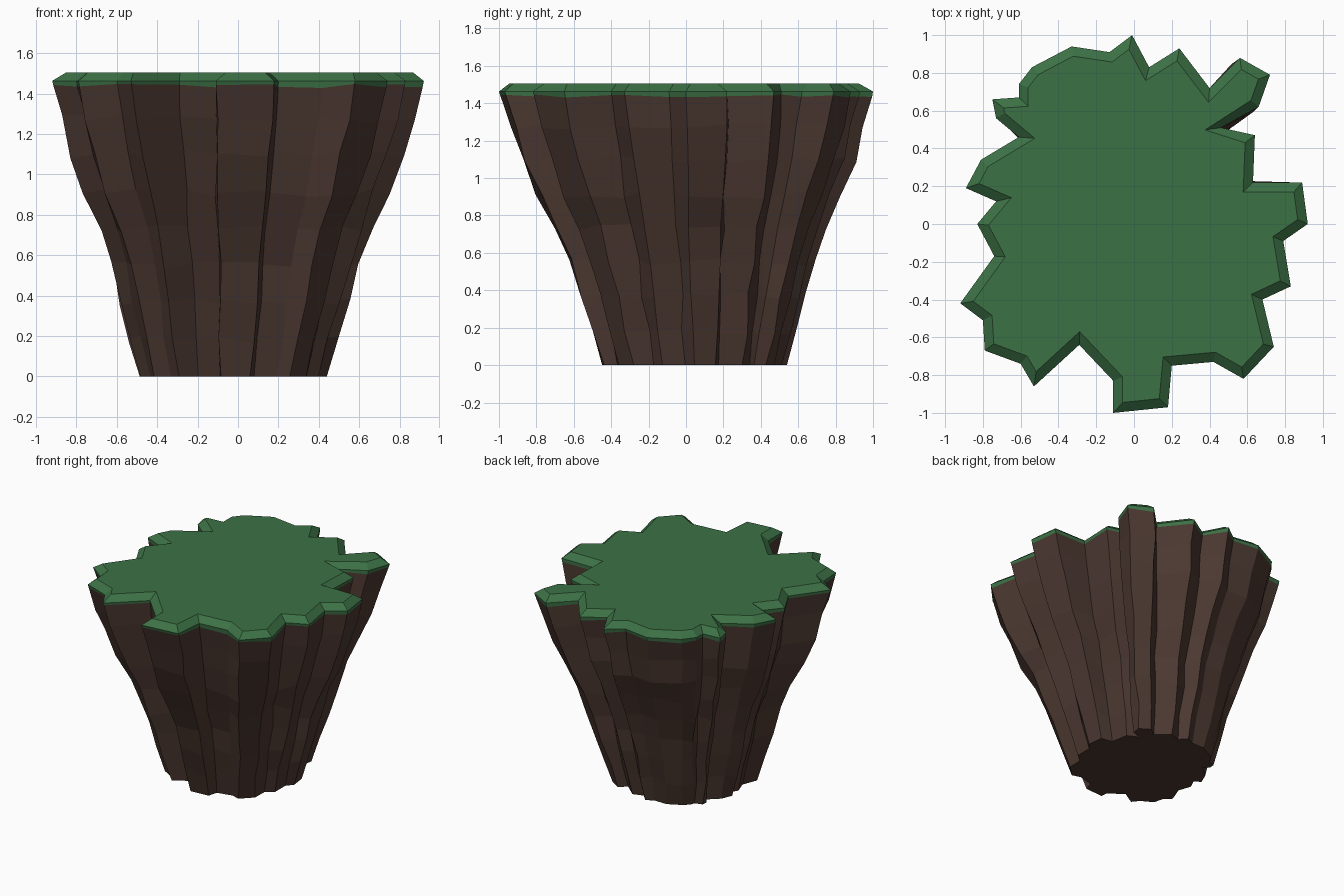
import bpy, bmesh, math, random
from mathutils import Vector

if "Cube" in bpy.data.objects:
    bpy.data.objects.remove(bpy.data.objects["Cube"])

random.seed(4)

def material(name, col):
    m = bpy.data.materials.new(name)
    m.diffuse_color = (*col, 1)
    m.use_nodes = True
    m.node_tree.nodes["Principled BSDF"].inputs["Base Color"].default_value = m.diffuse_color
    return m

earth = material("earth brown", (0.072, 0.040, 0.031))
grass = material("grass green", (0.045, 0.165, 0.060))

# Jagged rim outline, counter-clockwise from the right
RIM = [(.92, .0), (.89, .22), (.63, .22), (.64, .47), (.46, .51), (.66, .62), (.72, .79),
       (.56, .88), (.40, .72), (.24, .93), (.08, .83), (-.01, 1), (-.13, .91), (-.33, .94),
       (-.54, .83), (-.61, .74), (-.61, .67), (-.75, .66), (-.73, .56), (-.61, .46),
       (-.81, .34), (-.89, .19), (-.73, .12), (-.83, .0), (-.74, -.17), (-.92, -.42),
       (-.80, -.51), (-.79, -.67), (-.60, -.74), (-.53, -.86), (-.29, -.64), (-.11, -.83),
       (-.11, -1), (.18, -.97), (.20, -.75), (.42, -.73), (.58, -.82), (.74, -.65),
       (.68, -.40), (.83, -.33), (.79, -.09)]
RIM = [Vector(p) for p in RIM]
N = len(RIM)

# Height, overall scale: the flared side profile
LEVELS = [(0, .53), (.18, .585), (.37, .64), (.55, .69), (.73, .755),
          (.91, .835), (1.10, .905), (1.28, .955), (1.44, .995)]

def side_ring(z, s):
    """Rim shrunk to a level; ridges get shallower towards the base."""
    t = 1 - z / 1.46
    ring = []
    for p in RIM:
        r = p.length
        q = p * (s * (r + (.84 - r) * .42 * t) / r)
        q += Vector((-.03, .045)) * t
        j = .010 if 0 < z < 1.4 else 0
        dz = random.uniform(-.022, .022) if j else (random.uniform(-.012, .008) if z else 0)
        ring.append((q.x + random.uniform(-j, j), q.y + random.uniform(-j, j), z + dz))
    return ring

def inset_rim(d):
    """Mitred inward offset of the rim."""
    out = []
    for i, p in enumerate(RIM):
        a = (p - RIM[i - 1]).normalized()
        b = (RIM[(i + 1) % N] - p).normalized()
        n1, n2 = Vector((-a.y, a.x)), Vector((-b.y, b.x))
        m = (n1 + n2).normalized()
        out.append(p + m * min(d / max(m.dot(n1), .1), d * 1.7))
    return out

def build(name, rings, mat, cap_bottom, cap_top):
    bm = bmesh.new()
    vs = [[bm.verts.new(c) for c in r] for r in rings]
    for lo, hi in zip(vs, vs[1:]):
        for i in range(N):
            k = (i + 1) % N
            bm.faces.new((lo[i], lo[k], hi[k], hi[i]))
    if cap_bottom:
        bm.faces.new(vs[0][::-1])
    if cap_top:
        bm.faces.new(vs[-1])
    me = bpy.data.meshes.new(name)
    bm.to_mesh(me)
    bm.free()
    me.materials.append(mat)
    ob = bpy.data.objects.new(name, me)
    bpy.context.collection.objects.link(ob)
    return ob

# Earth body: faceted, ridged, tapering down
body = [side_ring(z, s) for z, s in LEVELS]
build("earth_body", body, earth, True, False)

# Grass cap: thin skirt, sloped lip and flat top
lip = [(p.x, p.y, 1.463) for p in RIM]
top = [(p.x, p.y, 1.505) for p in inset_rim(.05)]
build("grass_cap", [body[-1], lip, top], grass, False, True)
